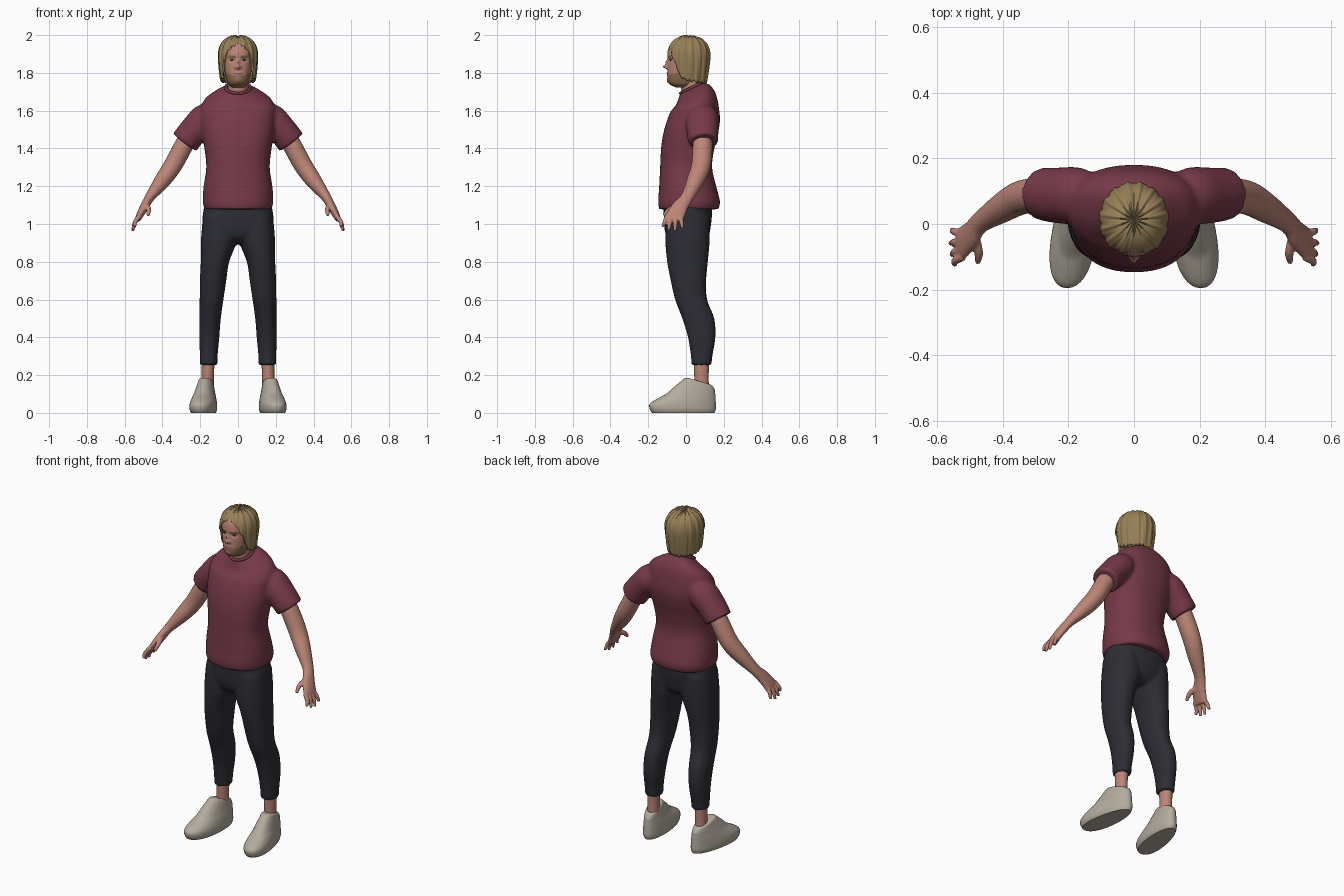
import bpy, bmesh, math
from mathutils import Vector

if "Cube" in bpy.data.objects:
    bpy.data.objects.remove(bpy.data.objects["Cube"])


def material(name, rgb):
    m = bpy.data.materials.new(name)
    m.diffuse_color = (*rgb, 1)
    m.use_nodes = True
    m.node_tree.nodes["Principled BSDF"].inputs["Base Color"].default_value = m.diffuse_color
    return m


SHIRT = material("maroon_cotton", (0.185, 0.042, 0.066))
PANTS = material("charcoal_cloth", (0.026, 0.027, 0.035))
SKIN = material("skin", (0.50, 0.235, 0.18))
HAIR = material("blond_hair", (0.31, 0.215, 0.095))
BEARD = material("beard", (0.25, 0.145, 0.07))
LIPS = material("lips", (0.36, 0.13, 0.11))
SHOE = material("off_white_leather", (0.45, 0.41, 0.34))
EYE = material("dark_eye", (0.06, 0.045, 0.04))


def smooth_rows(rows, k):
    """Catmull-Rom interpolation of (x, y, z, a, b) rows."""
    out = []
    for i in range(len(rows) - 1):
        p = [rows[max(i - 1, 0)], rows[i], rows[i + 1], rows[min(i + 2, len(rows) - 1)]]
        for j in range(k):
            t = j / k
            out.append([0.5 * (2 * q1 + (q2 - q0) * t + (2 * q0 - 5 * q1 + 4 * q2 - q3) * t * t
                               + (3 * q1 - q0 - 3 * q2 + q3) * t ** 3)
                        for q0, q1, q2, q3 in zip(*p)])
    return out + [list(rows[-1])]


def shell(bm, rows, flat=False, n=32, power=2.0, k=4, side=1):
    """Closed loft: horizontal sections if flat, else sections square to the path."""
    rows = smooth_rows(rows, k)
    pts = [Vector((r[0] * side, r[1], r[2])) for r in rows]
    rings = []
    for i, r in enumerate(rows):
        ax, ay = Vector((1, 0, 0)), Vector((0, 1, 0))
        if not flat:
            t = (pts[min(i + 1, len(pts) - 1)] - pts[max(i - 1, 0)]).normalized()
            ay = (ay - t * t.y).normalized()
            ax = ay.cross(t)
        ring = []
        for j in range(n):
            c, s = math.cos(2 * math.pi * j / n), math.sin(2 * math.pi * j / n)
            u = math.copysign(abs(c) ** (2 / power), c) * r[3]
            v = math.copysign(abs(s) ** (2 / power), s) * r[4]
            ring.append(bm.verts.new(pts[i] + ax * u + ay * v))
        rings.append(ring)
    for lo, hi in zip(rings, rings[1:]):
        for j in range(n):
            bm.faces.new((lo[j], lo[(j + 1) % n], hi[(j + 1) % n], hi[j]))
    bm.faces.new(rings[0])
    bm.faces.new(rings[-1])


def spans(rows):
    """(z, half width, front y, back y) -> section rows on x = 0."""
    return [(0, (f + b) / 2, z, a, (b - f) / 2) for z, a, f, b in rows]


def finish(bm, name, mats, voxel=0, relax=4, mirror=False, sharp=50):
    bmesh.ops.recalc_face_normals(bm, faces=bm.faces)
    me = bpy.data.meshes.new(name)
    bm.to_mesh(me)
    bm.free()
    ob = bpy.data.objects.new(name, me)
    bpy.context.collection.objects.link(ob)
    for m in mats:
        me.materials.append(m)
    me.shade_smooth()
    if voxel:
        r = ob.modifiers.new("fuse", 'REMESH')
        r.mode, r.voxel_size, r.use_smooth_shade = 'VOXEL', voxel, True
        s = ob.modifiers.new("relax", 'SMOOTH')
        s.factor, s.iterations = 0.5, relax
    else:
        me.set_sharp_from_angle(angle=math.radians(sharp))
    if mirror:
        ob.modifiers.new("mirror", 'MIRROR')
    return ob


# T-shirt: body with a tilted neckline, fused with both sleeves
bm = bmesh.new()
shell(bm, spans([(1.078, .178, -.143, .172), (1.12, .187, -.147, .18), (1.2, .182, -.142, .16),
                 (1.3, .168, -.137, .138), (1.4, .178, -.132, .15), (1.48, .192, -.12, .17),
                 (1.55, .198, -.1, .18), (1.61, .198, -.075, .174), (1.655, .175, -.053, .158),
                 (1.69, .12, -.042, .13), (1.712, .08, -.036, .102), (1.722, .066, -.032, .094)]),
      flat=True, n=48, power=2.3)
for v in bm.verts:
    v.co.z += min(max((v.co.z - 1.6) / .1, 0), 1) * (v.co.y - .035) * .5
for s in (1, -1):
    shell(bm, [(.11, .085, 1.60, .05, .06), (.17, .087, 1.56, .08, .085),
               (.23, .087, 1.5, .077, .085), (.283, .092, 1.432, .077, .079)], side=s)
finish(bm, "t_shirt", [SHIRT], voxel=.01)

# Neckband
bpy.ops.mesh.primitive_torus_add(major_segments=40, minor_segments=8, major_radius=.066, minor_radius=.008,
                                 location=(0, .031, 1.722), rotation=(math.radians(26), 0, 0))
band = bpy.context.object
band.name = "neckband"
band.scale = (1, 1.03, 1)
band.data.materials.append(SHIRT)
band.data.shade_smooth()

# Trousers: pelvis fused with both legs
bm = bmesh.new()
shell(bm, spans([(1.13, .17, -.12, .14), (1.05, .187, -.118, .138), (.98, .186, -.115, .13),
                 (.93, .15, -.1, .118), (.895, .06, -.06, .08)]), flat=True, power=2.3)
for s in (1, -1):
    shell(bm, [(.1, .01, 1.04, .085, .115), (.1, .008, .92, .096, .118), (.122, .008, .8, .075, .108),
               (.132, .013, .7, .07, .094), (.14, .027, .6, .063, .085), (.148, .065, .5, .057, .085),
               (.152, .083, .4, .053, .073), (.155, .083, .3, .047, .057), (.155, .082, .252, .047, .054)],
          flat=True, power=2.2, side=s)
finish(bm, "trousers", [PANTS], voxel=.01)

# Arms with palm, four fingers and thumb
bm = bmesh.new()
shell(bm, [(.24, .09, 1.5, .045, .045), (.285, .088, 1.42, .05, .052), (.345, .08, 1.31, .049, .052),
           (.40, .05, 1.23, .043, .046), (.468, .005, 1.14, .026, .034), (.496, -.032, 1.09, .023, .043),
           (.523, -.058, 1.04, .018, .049), (.53, -.063, 1.02, .013, .045)], n=24)
for y0, x1, y1, z1 in ((-.1, .545, -.125, .985), (-.077, .555, -.093, .966),
                       (-.053, .558, -.058, .963), (-.03, .555, -.018, .977)):
    shell(bm, [(.52, y0, 1.045, .013, .013), (.545, (y0 + y1) / 2, 1.01, .012, .012),
               (x1, y1, z1, .008, .008)], n=10)
shell(bm, [(.487, -.035, 1.10, .016, .016), (.473, -.085, 1.078, .014, .014),
           (.476, -.118, 1.045, .009, .009)], n=10)
finish(bm, "arm", [SKIN], voxel=.005, relax=3, mirror=True)

# Ankles
bm = bmesh.new()
shell(bm, [(.16, .085, .08, .034, .04), (.16, .082, .18, .032, .038), (.158, .082, .3, .036, .042)], flat=True)
finish(bm, "ankle", [SKIN], mirror=True)

# Shoes: stacked outlines, toes turned out, collar rising to the tongue
bm = bmesh.new()
shell(bm, spans([(0, .060, -.18, .15), (.02, .067, -.192, .158), (.05, .066, -.19, .158),
                 (.085, .059, -.135, .156), (.11, .052, -.085, .154), (.14, .045, -.035, .152),
                 (.162, .04, -.005, .142), (.168, .033, .012, .13)]), flat=True, n=40, power=2.2)
for v in bm.verts:
    x, y, z = v.co
    w = min(max((z - .1) / .06, 0), 1)
    v.co = (.178 - .13 * y + x * (1 - .8 * y), y, z - w * (y - .07) * .3)
finish(bm, "shoe", [SHOE], mirror=True)

# Neck
bm = bmesh.new()
shell(bm, [(0, .045, 1.62, .06, .06), (0, .034, 1.7, .053, .058), (0, .025, 1.8, .053, .06)], flat=True)
finish(bm, "neck", [SKIN])

# Head: loft, then features pushed in or out of the face
bm = bmesh.new()
shell(bm, spans([(1.722, .03, -.05, .04), (1.738, .05, -.085, .06), (1.76, .06, -.097, .07),
                 (1.79, .067, -.098, .08), (1.83, .074, -.097, .09), (1.87, .077, -.096, .1),
                 (1.91, .08, -.098, .105), (1.95, .073, -.083, .1), (1.98, .045, -.045, .07)]),
      flat=True, n=96, power=2.2, k=7)
features = [(0, 1.832, .011, .010, -.024), (0, 1.855, .008, .016, -.013), (.014, 1.828, .006, .006, -.007),
            (-.014, 1.828, .006, .006, -.007), (.033, 1.87, .015, .010, .010), (-.033, 1.87, .015, .010, .010),
            (.03, 1.889, .018, .006, -.004), (-.03, 1.889, .018, .006, -.004), (0, 1.799, .018, .004, -.005),
            (0, 1.787, .016, .004, -.005), (0, 1.757, .018, .012, -.005)]
for v in bm.verts:
    if v.co.y < -.02:
        x, _, z = v.co
        v.co.y += sum(d * math.exp(-((x - fx) / sx) ** 2 - ((z - fz) / sz) ** 2)
                      for fx, fz, sx, sz, d in features)
for f in bm.faces:
    x, y, z = f.calc_center_median()
    x = abs(x)
    if y < -.04 and (x / .024) ** 2 + ((z - 1.793) / .008) ** 2 < 1:
        f.material_index = 2                                    # lips
    elif z < 1.777 + .35 * x and y < .03 and z > 1.728:
        f.material_index = 1                                    # beard
    elif y < -.04 and .014 < x < .05 and abs(z - 1.888 - .08 * (x - .03)) < .0035:
        f.material_index = 1                                    # eyebrows
finish(bm, "head", [SKIN, BEARD, LIPS], sharp=80)

# Eyes
bm = bmesh.new()
bmesh.ops.create_uvsphere(bm, u_segments=16, v_segments=8, radius=1)
for v in bm.verts:
    v.co = (.033 + v.co.x * .011, -.082 + v.co.y * .005, 1.868 + v.co.z * .004)
finish(bm, "eye", [EYE], mirror=True)

# Hair: parted curtain with a hairline that drops from forehead to nape
HAIRLINE = [(0, 1.962), (30, 1.925), (52, 1.85), (64, 1.785), (78, 1.765), (110, 1.752), (181, 1.748)]


def hairline(deg):
    for (d0, z0), (d1, z1) in zip(HAIRLINE, HAIRLINE[1:]):
        if deg <= d1:
            return z0 + (z1 - z0) * (deg - d0) / (d1 - d0)


bm = bmesh.new()
N, M = 144, 26
grid = []
for i in range(1, M + 1):
    row = []
    for j in range(N):
        phi = 2 * math.pi * j / N
        away = math.degrees(min(phi, 2 * math.pi - phi))        # angle from the face
        low = hairline(away) + .006 * math.sin(away * .42)
        t = i / M
        z = low + (1.998 - low) * math.cos(t * math.pi / 2)
        if z > 1.885:
            r = max(1 - ((z - 1.885) / .1131) ** 2.3, 0) ** (1 / 2.3)
        else:
            r = 1 - .14 * ((1.885 - z) / .135) ** 1.5
        locks = math.sin(math.radians(away) * 15 + 2.5 * t) + .5 * math.sin(math.radians(away) * 31 - 4 * t)
        r *= 1 + .022 * locks * min(t * 2, 1)
        x, y = .105 * r * math.sin(phi), .013 - .115 * r * math.cos(phi)
        z -= .007 * math.exp(-(x / .007) ** 2) * (1 if z > 1.95 else 0)
        row.append(bm.verts.new((x, y, z + .003 * locks * (1 - t))))
    grid.append(row)
crown = bm.verts.new((0, .013, 1.991))
for j in range(N):
    bm.faces.new((crown, grid[0][j], grid[0][(j + 1) % N]))
    for a, b in zip(grid, grid[1:]):
        bm.faces.new((a[j], b[j], b[(j + 1) % N], a[(j + 1) % N]))
hair = finish(bm, "hair", [HAIR], sharp=60)
thick = hair.modifiers.new("thickness", 'SOLIDIFY')
thick.thickness, thick.offset = .016, -1
